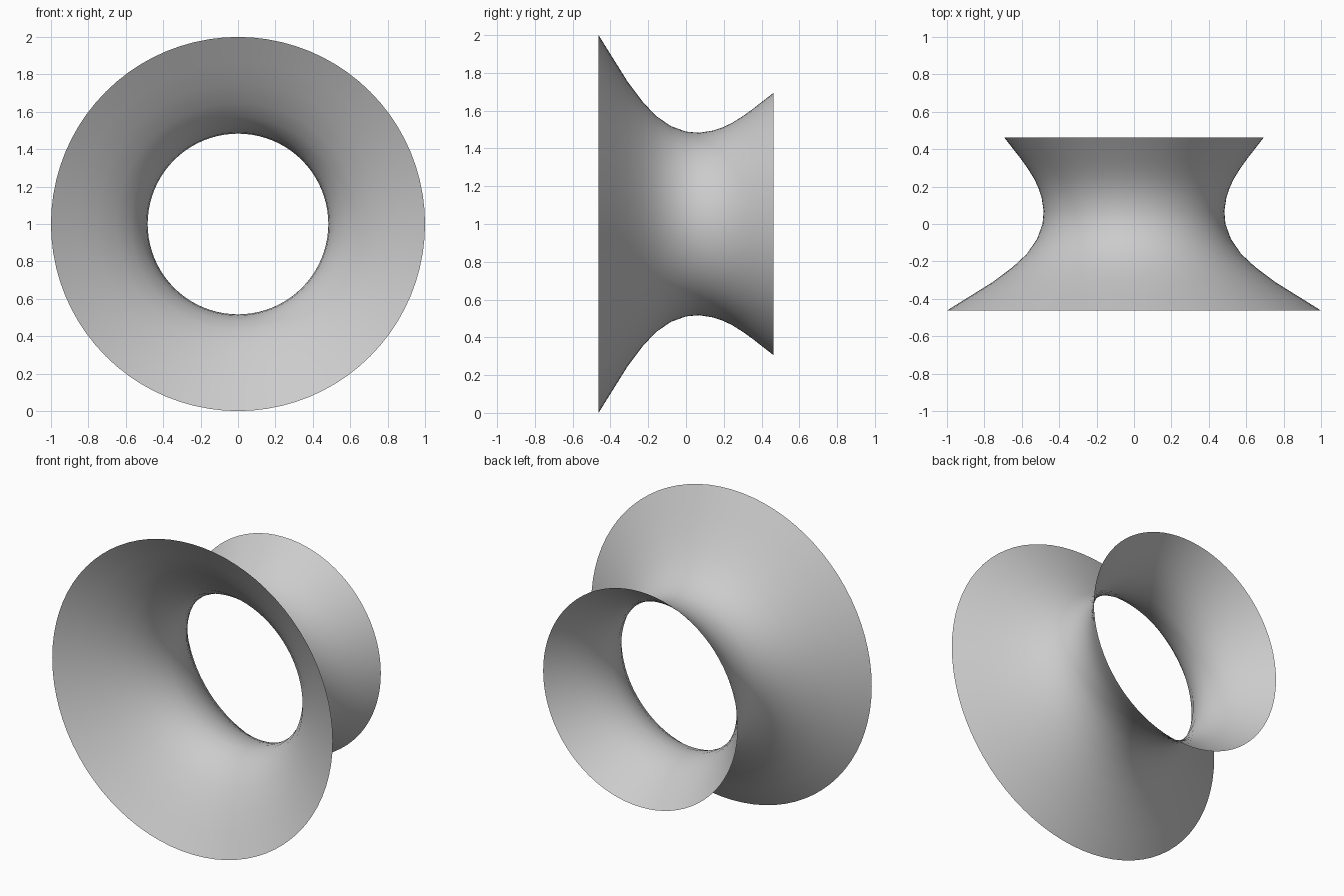
import bpy
import bmesh
import math
from mathutils import Vector

cube = bpy.data.objects.get("Cube")
if cube:
    bpy.data.objects.remove(cube, do_unlink=True)

SEGMENTS = 80
CENTRE = Vector((0, 0, 1))

# Plain grey surface
grey = bpy.data.materials.new("light_grey")
grey.use_nodes = True
colour = (0.6, 0.6, 0.6, 1)
grey.diffuse_color = colour
grey.node_tree.nodes["Principled BSDF"].inputs["Base Color"].default_value = colour

# Waisted profile from front rim to back rim: (y, radius)
profile = [(-0.463, 1.0), (-0.38, 0.867), (-0.31, 0.755), (-0.23, 0.648),
           (-0.16, 0.573), (-0.08, 0.518), (0.0, 0.489), (0.07, 0.483),
           (0.14, 0.494), (0.19, 0.510), (0.24, 0.533), (0.295, 0.567),
           (0.35, 0.606), (0.405, 0.649), (0.463, 0.694)]

# Open sheet: profile turned around the front-to-back axis
bm = bmesh.new()
verts = [bm.verts.new((0, y, CENTRE.z + r)) for y, r in profile]
edges = [bm.edges.new(pair) for pair in zip(verts, verts[1:])]
bmesh.ops.spin(bm, geom=verts + edges, cent=CENTRE, axis=(0, 1, 0),
               angle=math.tau, steps=SEGMENTS, use_duplicate=False)
bmesh.ops.remove_doubles(bm, verts=bm.verts, dist=0.0005)

# Face the sheet away from the axis
bm.normal_update()
bm.faces.ensure_lookup_table()
face = bm.faces[0]
offset = face.calc_center_median() - CENTRE
offset.y = 0
if face.normal.dot(offset) < 0:
    bmesh.ops.reverse_faces(bm, faces=bm.faces)
for f in bm.faces:
    f.smooth = True

mesh = bpy.data.meshes.new("flared_tube")
bm.to_mesh(mesh)
bm.free()
mesh.materials.append(grey)
tube = bpy.data.objects.new("flared_tube", mesh)
bpy.context.collection.objects.link(tube)
